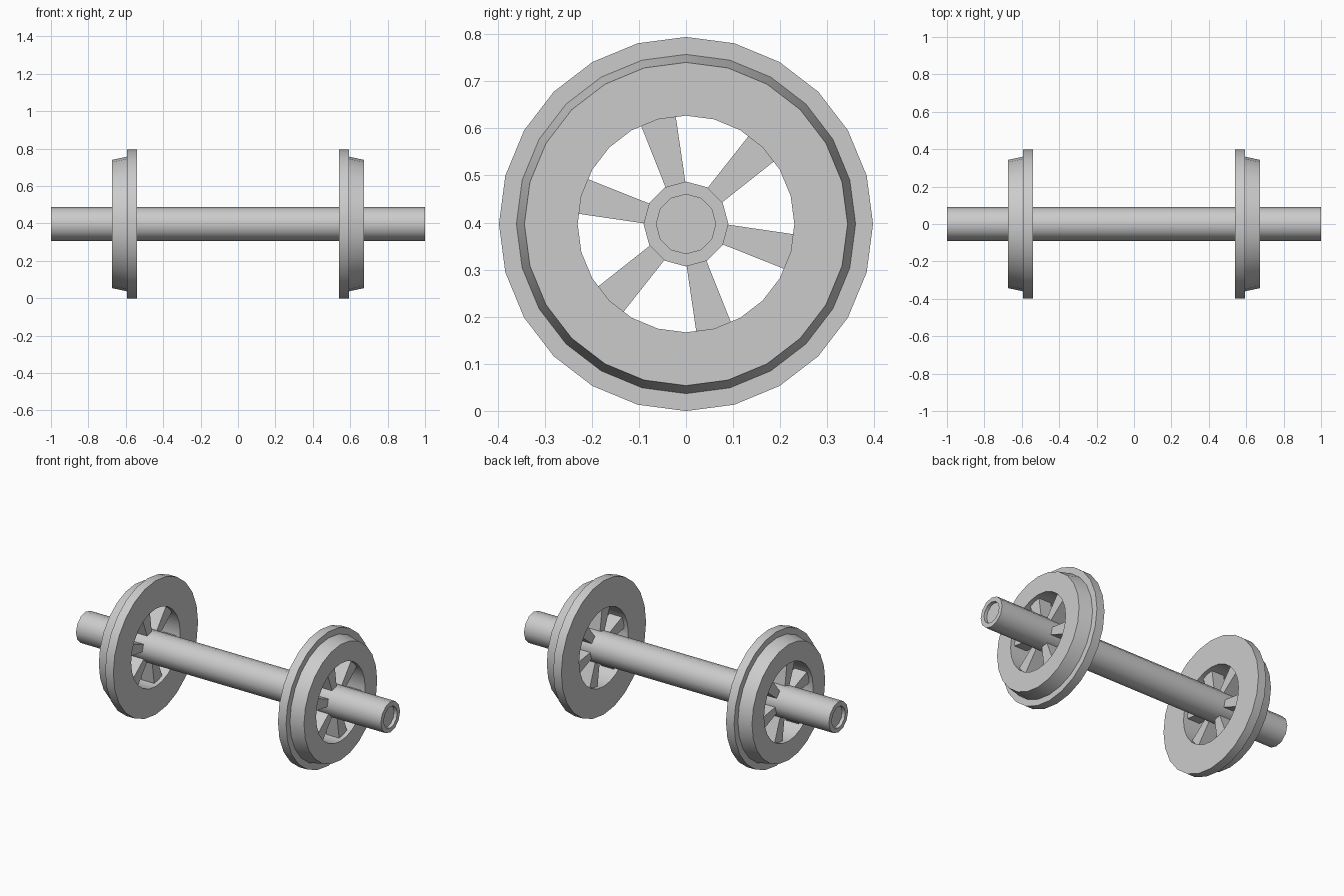
import bpy, bmesh
from math import sin, cos, pi, radians

if "Cube" in bpy.data.objects:
    bpy.data.objects.remove(bpy.data.objects["Cube"])

CZ = 0.397  # axle height


def finish(name, bm, smooth=True, mirror=False):
    bmesh.ops.recalc_face_normals(bm, faces=bm.faces)
    me = bpy.data.meshes.new(name)
    bm.to_mesh(me)
    bm.free()
    ob = bpy.data.objects.new(name, me)
    ob.location.z = CZ
    bpy.context.collection.objects.link(ob)
    if mirror:
        ob.modifiers.new("other_side", 'MIRROR').use_axis[0] = True
    if smooth:
        bpy.ops.object.select_all(action='DESELECT')
        ob.select_set(True)
        bpy.context.view_layer.objects.active = ob
        bpy.ops.object.shade_smooth_by_angle(angle=radians(35))
    return ob


def revolve(profile, sides, closed):
    """Spin (x, radius) points about the x axis; open profiles get end caps."""
    bm = bmesh.new()
    rings = [[bm.verts.new((x, r * cos(2 * pi * i / sides), r * sin(2 * pi * i / sides)))
              for i in range(sides)] for x, r in profile]
    pairs = list(zip(rings, rings[1:]))
    if closed:
        pairs.append((rings[-1], rings[0]))
    else:
        bm.faces.new(rings[0])
        bm.faces.new(rings[-1])
    for a, b in pairs:
        for i in range(sides):
            j = (i + 1) % sides
            bm.faces.new((a[i], a[j], b[j], b[i]))
    return bm


# axle with a shallow recess in each end
half = [(1.0, 0.09), (1.0, 0.063), (0.98, 0.063)]
profile = [(-x, r) for x, r in reversed(half)] + half
finish("axle", revolve(profile, 12, False))

# wheel rim: flange on the inside, tapered tread outside
rim = [(0.54, 0.23), (0.54, 0.397), (0.593, 0.397),
       (0.593, 0.36), (0.673, 0.343), (0.673, 0.23)]
finish("wheel_rims", revolve(rim, 24, True), mirror=True)

# six flared spokes per wheel
bm = bmesh.new()
for k in range(6):
    a = radians(45 + 60 * k)
    ends = [(0.08, -0.021), (0.234, -0.039), (0.234, 0.039), (0.08, 0.021)]
    sides = [[bm.verts.new((x, r * cos(a) - w * sin(a), r * sin(a) + w * cos(a)))
              for r, w in ends] for x in (0.565, 0.648)]
    bm.faces.new(sides[0])
    bm.faces.new(sides[1])
    for i in range(4):
        j = (i + 1) % 4
        bm.faces.new((sides[0][i], sides[0][j], sides[1][j], sides[1][i]))
finish("wheel_spokes", bm, smooth=False, mirror=True)
